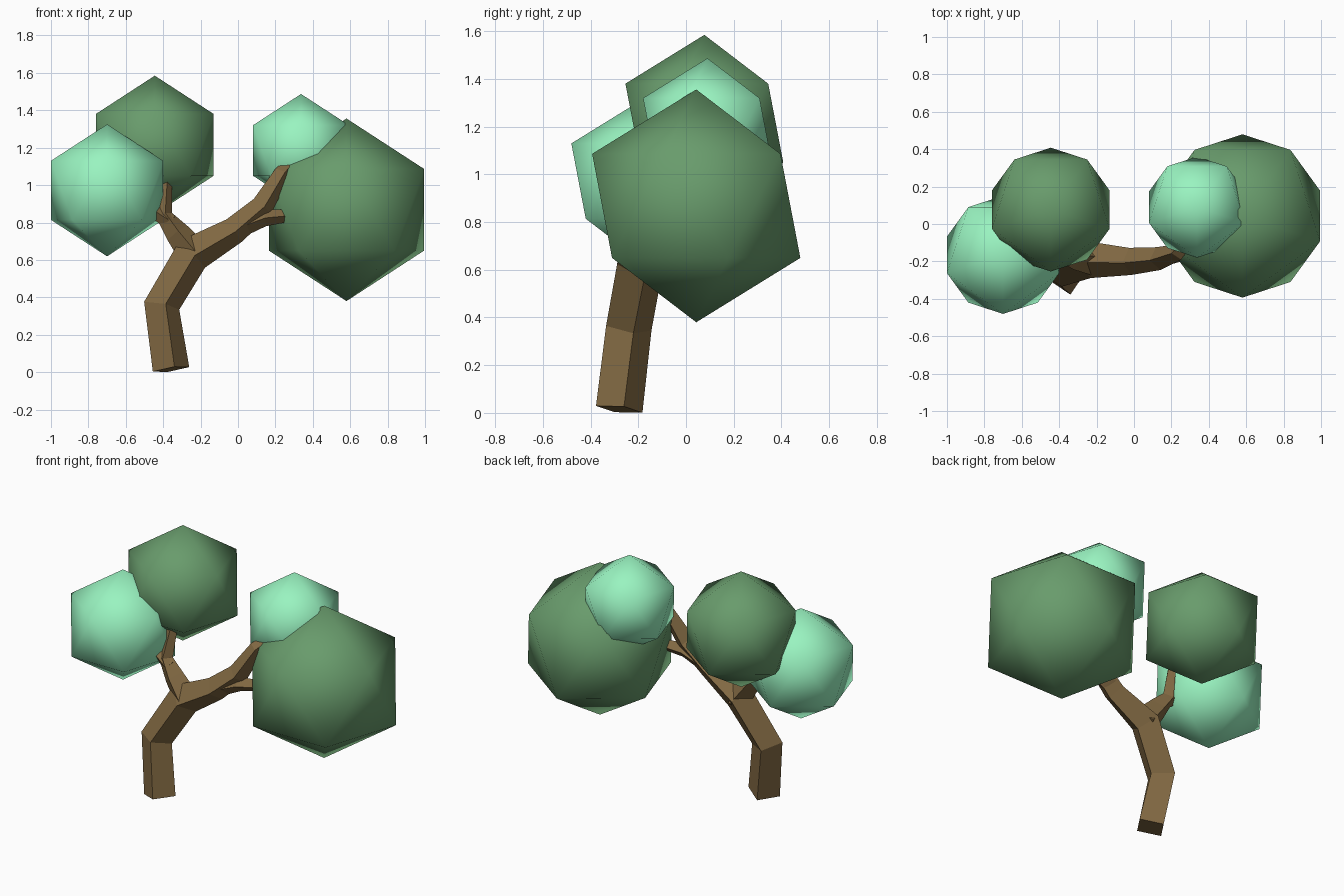
import bpy, bmesh
from math import radians
from mathutils import Vector, Matrix

if "Cube" in bpy.data.objects:
    bpy.data.objects.remove(bpy.data.objects["Cube"])


def material(name, rgb):
    m = bpy.data.materials.new(name)
    m.diffuse_color = (*rgb, 1)
    m.use_nodes = True
    m.node_tree.nodes["Principled BSDF"].inputs["Base Color"].default_value = m.diffuse_color
    return m


BARK = material("bark", (0.22, 0.14, 0.055))
DARK = material("dark_leaf", (0.14, 0.33, 0.15))
LIGHT = material("light_leaf", (0.32, 0.90, 0.53))


def add_object(name, bm, mat, smooth):
    mesh = bpy.data.meshes.new(name)
    bmesh.ops.recalc_face_normals(bm, faces=bm.faces)
    for f in bm.faces:
        f.smooth = smooth
    bm.to_mesh(mesh)
    bm.free()
    mesh.materials.append(mat)
    ob = bpy.data.objects.new(name, mesh)
    bpy.context.collection.objects.link(ob)
    return ob


def leaf_ball(name, centre, radius, mat):
    """Smooth-shaded icosahedron, one upper corner facing the front."""
    bm = bmesh.new()
    bmesh.ops.create_icosphere(bm, subdivisions=1, radius=radius)
    turn = Matrix.Rotation(radians(-90), 4, 'Z')
    bmesh.ops.transform(bm, matrix=Matrix.Translation(centre) @ turn, verts=bm.verts)
    add_object(name, bm, mat, True)


def limb(name, path):
    """Four-sided tapering tube along (x, y, z, radius) points, mitred at the bends."""
    bm = bmesh.new()
    pts = [Vector(p[:3]) for p in path]
    rings = []
    for i, p in enumerate(pts):
        t = Vector()
        if i > 0:
            t += (p - pts[i - 1]).normalized()
        if i < len(pts) - 1:
            t += (pts[i + 1] - p).normalized()
        t.normalize()
        back = Vector((-0.2, 0.98, 0))
        back = (back - t * back.dot(t)).normalized()
        side = back.cross(t)
        r = path[i][3]
        rings.append([bm.verts.new(p + d * r) for d in (side, back, -side, -back)])
    for a, b in zip(rings, rings[1:]):
        for k in range(4):
            n = (k + 1) % 4
            bm.faces.new((a[k], a[n], b[n], b[k]))
    bm.faces.new(rings[0])
    bm.faces.new(rings[-1])
    add_object(name, bm, BARK, False)


# Trunk running on into the right branch and its upper twig
limb("trunk", [(-0.358, -0.28, 0.015, 0.10), (-0.408, -0.24, 0.355, 0.098),
               (-0.245, -0.19, 0.63, 0.10), (-0.02, -0.20, 0.757, 0.073),
               (0.13, -0.185, 0.885, 0.062), (0.235, -0.15, 1.06, 0.045),
               (0.34, -0.02, 1.17, 0.03)])
# Lower twig of the right branch
limb("right_twig", [(0.0, -0.195, 0.775, 0.06), (0.14, -0.185, 0.825, 0.046),
                    (0.27, -0.16, 0.837, 0.034), (0.42, -0.07, 0.84, 0.025)])
# Left branch and its side twig
limb("left_branch", [(-0.225, -0.19, 0.62, 0.088), (-0.325, -0.18, 0.745, 0.066),
                     (-0.395, -0.165, 0.84, 0.045), (-0.385, -0.12, 1.0, 0.032),
                     (-0.42, 0.0, 1.14, 0.025)])
limb("left_twig", [(-0.36, -0.175, 0.80, 0.045), (-0.44, -0.17, 0.855, 0.036),
                   (-0.60, -0.165, 0.93, 0.025)])

# Foliage
leaf_ball("foliage_right_large", (0.58, 0.043, 0.868), 0.488, DARK)
leaf_ball("foliage_left_upper", (-0.445, 0.077, 1.215), 0.37, DARK)
leaf_ball("foliage_left_lower", (-0.70, -0.165, 0.972), 0.353, LIGHT)
leaf_ball("foliage_right_small", (0.337, 0.09, 1.185), 0.302, LIGHT)
